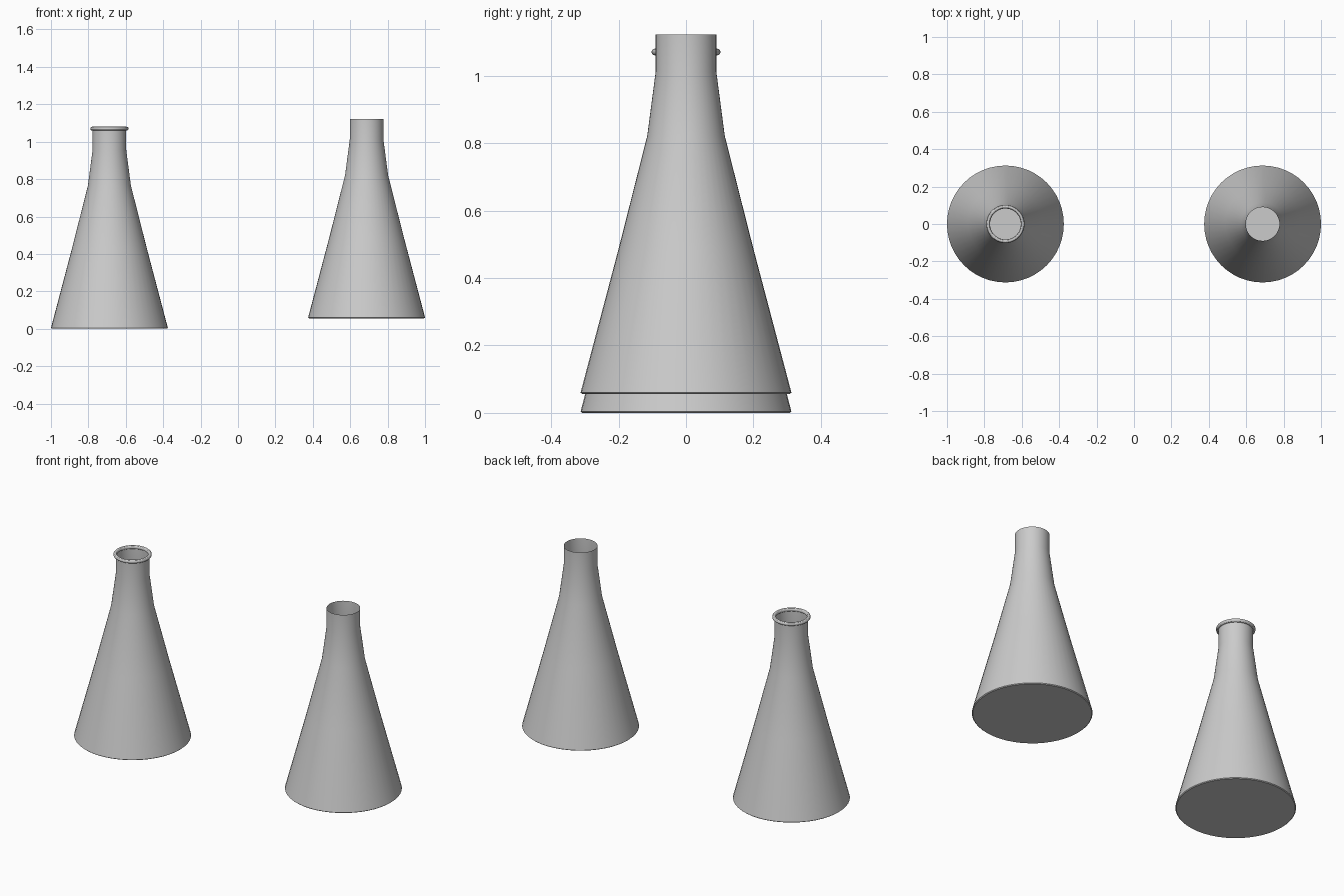
import bpy, math

if "Cube" in bpy.data.objects:
    bpy.data.objects.remove(bpy.data.objects["Cube"])

SIDES = 48
# Flask profile: (radius, height), from base centre up to the open mouth
PROFILE = [(0.308, 0.0), (0.3125, 0.004), (0.311, 0.01), (0.2, 0.43),
           (0.115, 0.765), (0.09, 0.955), (0.09, 1.066)]


def flask(name, x, z):
    verts, faces = [], []
    for r, h in PROFILE:
        for i in range(SIDES):
            a = 2 * math.pi * i / SIDES
            verts.append((r * math.cos(a), r * math.sin(a), h))
    for k in range(len(PROFILE) - 1):
        for i in range(SIDES):
            j = (i + 1) % SIDES
            faces.append((k * SIDES + i, k * SIDES + j,
                          (k + 1) * SIDES + j, (k + 1) * SIDES + i))
    faces.append(tuple(reversed(range(SIDES))))  # flat base
    mesh = bpy.data.meshes.new(name)
    mesh.from_pydata(verts, [], faces)
    obj = bpy.data.objects.new(name, mesh)
    bpy.context.collection.objects.link(obj)
    obj.location = (x, 0, z)
    smooth(obj)
    return obj


def smooth(obj):
    bpy.ops.object.select_all(action='DESELECT')
    obj.select_set(True)
    bpy.context.view_layer.objects.active = obj
    bpy.ops.object.shade_smooth_by_angle(angle=math.radians(30))


# Two conical flasks, the right one raised slightly
flask("flask_with_rim", -0.6875, 0.0)
flask("flask_plain", 0.6875, 0.056)

# Rolled rim around the mouth of the left flask
bpy.ops.mesh.primitive_torus_add(major_radius=0.0925, minor_radius=0.01,
                                 major_segments=SIDES, minor_segments=12,
                                 location=(-0.6875, 0, 1.07))
rim = bpy.context.object
rim.name = "mouth_rim"
smooth(rim)
